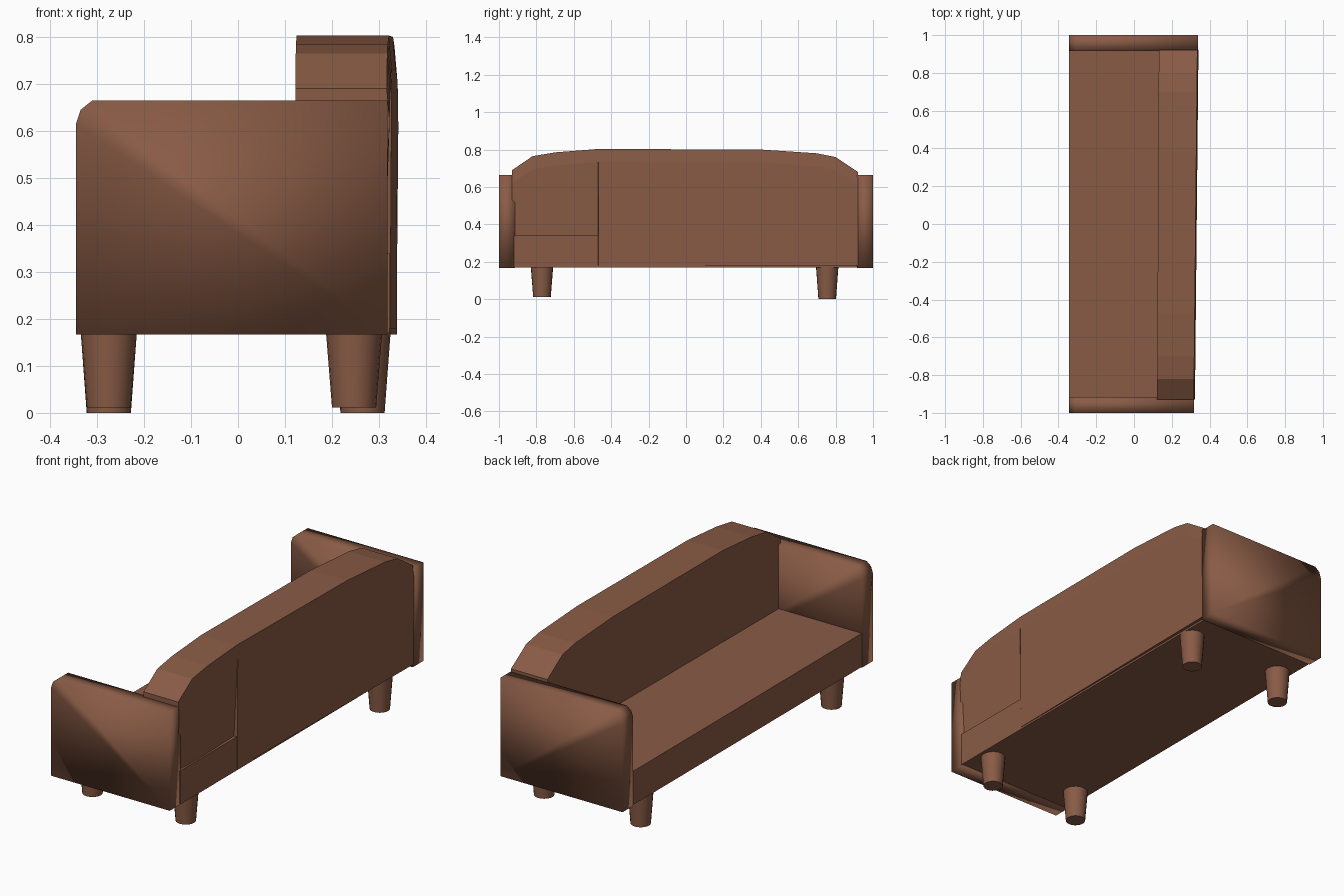
import bpy
import bmesh
from math import radians

cube = bpy.data.objects.get("Cube")
if cube:
    bpy.data.objects.remove(cube, do_unlink=True)

brown = bpy.data.materials.new("brown_leather")
colour = (0.25, 0.105, 0.06, 1.0)
brown.diffuse_color = colour
brown.use_nodes = True
brown.node_tree.nodes["Principled BSDF"].inputs["Base Color"].default_value = colour


def loft(name, rings, smooth_angle=None):
    """Skin a row of matching cross-sections and cap both ends."""
    bm = bmesh.new()
    loops = [[bm.verts.new(p) for p in ring] for ring in rings]
    n = len(loops[0])
    for a, b in zip(loops, loops[1:]):
        for i in range(n):
            j = (i + 1) % n
            bm.faces.new((a[i], a[j], b[j], b[i]))
    bm.faces.new(loops[0])
    bm.faces.new(loops[-1])
    bmesh.ops.recalc_face_normals(bm, faces=bm.faces)
    mesh = bpy.data.meshes.new(name)
    bm.to_mesh(mesh)
    bm.free()
    obj = bpy.data.objects.new(name, mesh)
    bpy.context.collection.objects.link(obj)
    mesh.materials.append(brown)
    if smooth_angle:
        bpy.ops.object.select_all(action="DESELECT")
        obj.select_set(True)
        bpy.context.view_layer.objects.active = obj
        bpy.ops.object.shade_smooth_by_angle(angle=radians(smooth_angle))
    return obj


# Seat base: a flat box between the arms
seat_section = [(-0.343, 0.17), (-0.343, 0.34), (0.322, 0.34), (0.322, 0.17)]
loft("seat", [[(x, y, z) for x, z in seat_section] for y in (-0.92, 0.92)])

# Arms: slabs with a rounded front top corner and soft shading
for name, inner, outer, back in (("right_arm", -0.915, -1.0, 0.318),
                                 ("left_arm", 0.915, 1.0, 0.338)):
    profile = [(-0.345, 0.167), (-0.345, 0.615), (-0.335, 0.645),
               (-0.31, 0.665), (back, 0.665), (back, 0.167)]
    loft(name, [[(x, y, z) for x, z in profile] for y in (inner, outer)], 95)

# Backrest: arched top, slightly skewed rear, sunken panel at one end
# Each station is y, top height, sink of the lower rear
stations = [(-0.93, 0.69, 0.015), (-0.82, 0.765, 0.01), (-0.7, 0.785, 0.01),
            (-0.471, 0.803, 0.02), (-0.469, 0.803, 0.0), (0.4, 0.80, 0.0),
            (0.7, 0.78, 0.0), (0.8, 0.76, 0.0), (0.92, 0.68, 0.0)]
rings = []
for y, top, sink in stations:
    rear = 0.329 + 0.01 * y
    front = 0.127 + 0.005 * y
    rings.append([(front, y, 0.18), (front, y, top), (rear - 0.003, y, top),
                  (rear + 0.003, y, top - 0.07), (rear - sink, y, 0.28),
                  (rear - sink, y, 0.18)])
loft("backrest", rings)

# Legs: tapered round feet
for name, x, y, foot in (("front_right_leg", -0.275, -0.77, 0.012),
                         ("front_left_leg", -0.275, 0.755, 0.0),
                         ("back_right_leg", 0.247, -0.77, 0.012),
                         ("back_left_leg", 0.265, 0.755, 0.0)):
    bpy.ops.mesh.primitive_cone_add(vertices=20, radius1=0.047, radius2=0.06,
                                    depth=0.175 - foot,
                                    location=(x, y, (0.175 + foot) / 2))
    leg = bpy.context.object
    leg.name = name
    leg.data.materials.append(brown)
    bpy.ops.object.shade_smooth_by_angle(angle=radians(40))
